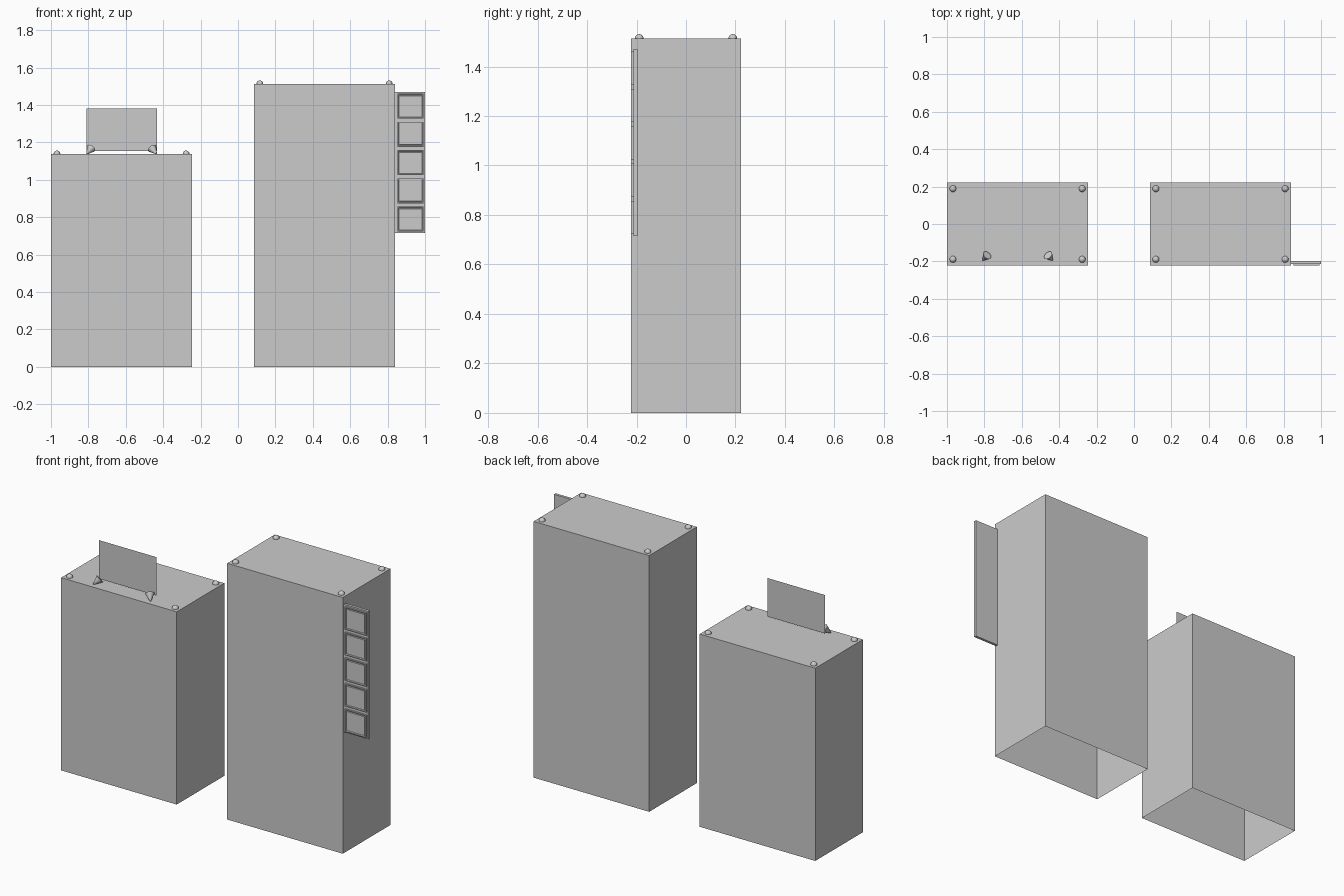
import bpy, bmesh
from mathutils import Vector

if "Cube" in bpy.data.objects:
    bpy.data.objects.remove(bpy.data.objects["Cube"])

grey = bpy.data.materials.new("plain_grey")
grey.use_nodes = True
GREY = (0.6, 0.6, 0.6, 1)
grey.diffuse_color = GREY
grey.node_tree.nodes["Principled BSDF"].inputs["Base Color"].default_value = GREY


def finish(name, bm):
    mesh = bpy.data.meshes.new(name)
    bm.to_mesh(mesh)
    bm.free()
    mesh.materials.append(grey)
    ob = bpy.data.objects.new(name, mesh)
    bpy.context.collection.objects.link(ob)
    return ob


def box_mesh(lo, hi):
    lo, hi = Vector(lo), Vector(hi)
    bm = bmesh.new()
    bmesh.ops.create_cube(bm, size=1)
    bmesh.ops.scale(bm, vec=hi - lo, verts=bm.verts)
    bmesh.ops.translate(bm, vec=(lo + hi) / 2, verts=bm.verts)
    bm.normal_update()
    return bm


def face_toward(bm, direction):
    return max(bm.faces, key=lambda f: f.normal.dot(Vector(direction)))


DEPTH = 0.222


# Building block, open underneath, with a rounded knob on each roof corner
def building(name, left, right, height):
    bm = box_mesh((left, -DEPTH, 0), (right, DEPTH, height))
    bmesh.ops.delete(bm, geom=[face_toward(bm, (0, 0, -1))], context='FACES_ONLY')
    finish(name, bm)
    knobs = bmesh.new()
    for x in (left + 0.032, right - 0.032):
        for y in (-0.189, 0.189):
            made = bmesh.ops.create_uvsphere(knobs, u_segments=16, v_segments=10, radius=0.018)
            bmesh.ops.translate(knobs, vec=(x, y, height), verts=made["verts"])
    for f in knobs.faces:
        f.smooth = True
    finish(name + "_roof_knobs", knobs)


building("low_block", -1, -0.245, 1.138)
building("tall_block", 0.085, 0.84, 1.513)

# Flat billboard on the low roof
bm = bmesh.new()
corners = [(-0.81, 1.153), (-0.432, 1.153), (-0.432, 1.38), (-0.81, 1.38)]
bm.faces.new([bm.verts.new((x, -0.142, z)) for x, z in corners])
finish("billboard", bm)

# Cone lamps aimed up and inward at the billboard
for name, side in (("right_lamp", -1), ("left_lamp", 1)):
    tip = Vector((-0.622 + side * 0.187, -0.195, 1.138))
    mouth = Vector((-0.622 + side * 0.163, -0.167, 1.168))
    axis = tip - mouth
    bm = bmesh.new()
    bmesh.ops.create_cone(bm, cap_ends=True, segments=16, radius1=0.025,
                          radius2=0.002, depth=axis.length)
    bmesh.ops.rotate(bm, matrix=axis.to_track_quat('Z', 'Y').to_matrix(), verts=bm.verts)
    bmesh.ops.translate(bm, vec=(tip + mouth) / 2, verts=bm.verts)
    for f in bm.faces:
        f.smooth = len(f.verts) == 4
    finish(name, bm)

# Hanging side sign: backing plate with five framed panels
finish("side_sign_plate", box_mesh((0.84, -0.213, 0.715), (1, -0.197, 1.47)))
for i in range(5):
    z = 0.79 + i * 0.151
    bm = box_mesh((0.852, -0.222, z - 0.067), (0.992, -0.213, z + 0.067))
    front = face_toward(bm, (0, -1, 0))
    # rim, groove wall, groove floor, then raised pane
    for thickness, shift in ((0.008, 0), (0.003, 0.007), (0.004, 0), (0.002, -0.005)):
        bmesh.ops.inset_region(bm, faces=[front], thickness=thickness)
        bmesh.ops.translate(bm, vec=(0, shift, 0), verts=front.verts)
    finish(f"side_sign_panel_{i + 1}", bm)
